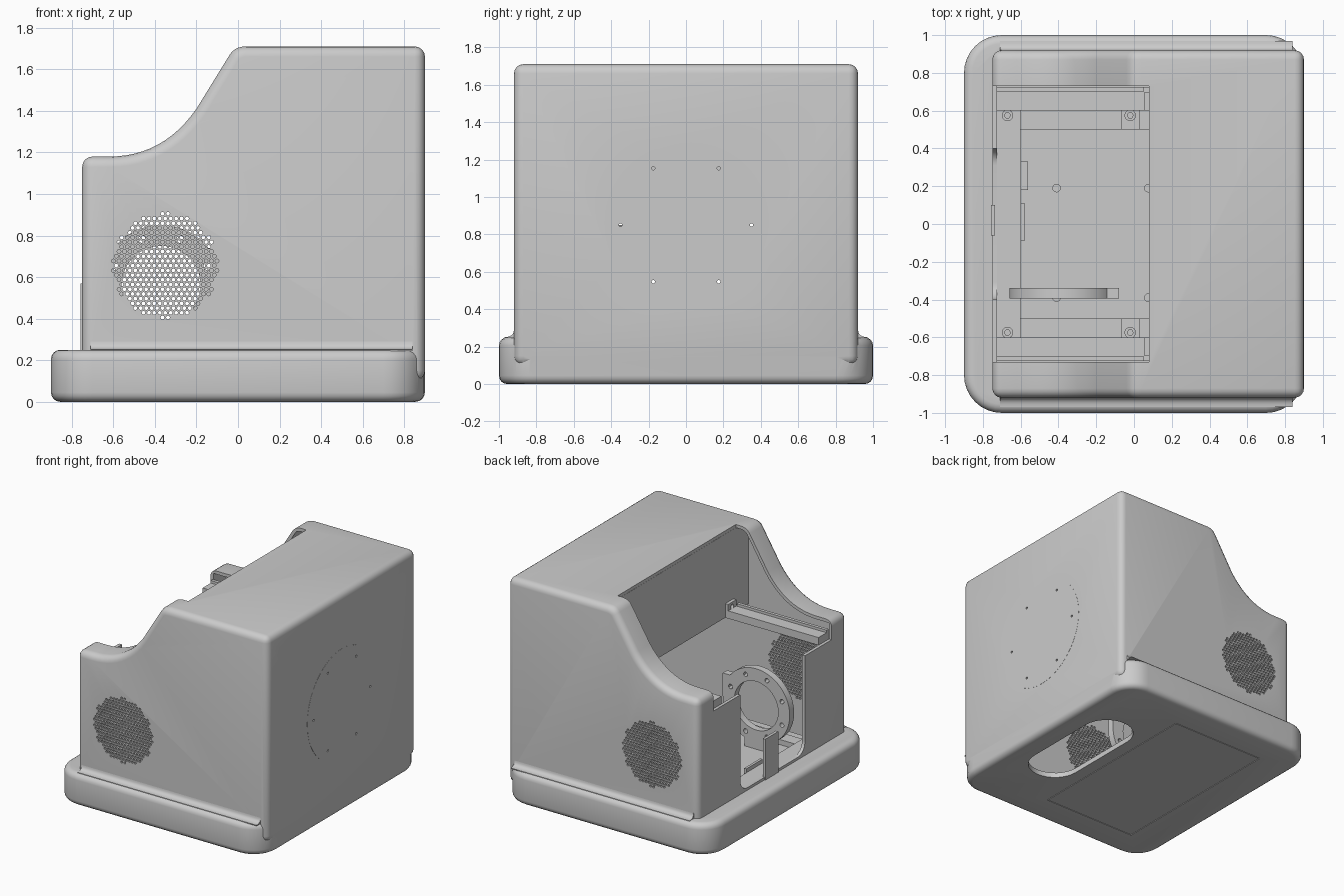
import bpy, bmesh, math
from math import sin, cos, pi

if "Cube" in bpy.data.objects:
    bpy.data.objects.remove(bpy.data.objects["Cube"])


def obj_from(bm, name):
    bmesh.ops.recalc_face_normals(bm, faces=bm.faces)
    me = bpy.data.meshes.new(name)
    bm.to_mesh(me)
    bm.free()
    ob = bpy.data.objects.new(name, me)
    bpy.context.collection.objects.link(ob)
    return ob


def place(axis, u, v, t):
    return {'x': (t, u, v), 'y': (u, t, v), 'z': (u, v, t)}[axis]


def add_prism(bm, pts, axis, a, b):
    lo = [bm.verts.new(place(axis, u, v, a)) for u, v in pts]
    hi = [bm.verts.new(place(axis, u, v, b)) for u, v in pts]
    n = len(pts)
    bm.faces.new(lo)
    bm.faces.new(hi[::-1])
    for i in range(n):
        j = (i + 1) % n
        bm.faces.new((lo[j], lo[i], hi[i], hi[j]))


def prism(name, pts, axis, a, b):
    bm = bmesh.new()
    add_prism(bm, pts, axis, a, b)
    return obj_from(bm, name)


def prisms(name, outlines, axis, a, b):
    bm = bmesh.new()
    for pts in outlines:
        add_prism(bm, pts, axis, a, b)
    return obj_from(bm, name)


def box(name, x0, x1, y0, y1, z0, z1):
    return prism(name, [(x0, y0), (x1, y0), (x1, y1), (x0, y1)], 'z', z0, z1)


def circle(u, v, r, n):
    return [(u + r * cos(2 * pi * i / n), v + r * sin(2 * pi * i / n)) for i in range(n)]


def round_rect(u0, u1, v0, v1, r, n=8):
    pts = []
    for k, (cu, cv) in enumerate([(u1 - r, v1 - r), (u0 + r, v1 - r), (u0 + r, v0 + r), (u1 - r, v0 + r)]):
        for i in range(n + 1):
            a = pi / 2 * (k + i / n)
            pts.append((cu + r * cos(a), cv + r * sin(a)))
    return pts


def curve(p, c, q, n):
    return [tuple((1 - t) ** 2 * p[k] + 2 * t * (1 - t) * c[k] + t * t * q[k] for k in (0, 1))
            for t in [i / n for i in range(n + 1)]]


def apply(ob, kind, **kw):
    m = ob.modifiers.new("m", kind)
    for k, v in kw.items():
        setattr(m, k, v)
    bpy.context.view_layer.objects.active = ob
    bpy.ops.object.modifier_apply(modifier=m.name)


def bevel(ob, w, seg=4):
    apply(ob, 'BEVEL', width=w, segments=seg, limit_method='ANGLE',
          angle_limit=math.radians(40), use_clamp_overlap=False)


def boolean(ob, other, op='DIFFERENCE'):
    apply(ob, 'BOOLEAN', object=other, operation=op, solver='EXACT')
    bpy.data.objects.remove(other, do_unlink=True)


def smooth(ob):
    bpy.ops.object.select_all(action='DESELECT')
    ob.select_set(True)
    bpy.context.view_layer.objects.active = ob
    bpy.ops.object.shade_smooth_by_angle(angle=math.radians(30))


# side outline of the housing, inset by o
def outline(o, bottom):
    return ([(0.9 - o, bottom), (-0.75 + o, bottom), (-0.75 + o, 1.18 - o)]
            + curve((-0.62, 1.18 - o), (-0.36 + o / 2, 1.18 - o), (-0.2 + .84 * o, 1.41 - .54 * o), 12)
            + curve((-0.04 + .84 * o, 1.67 - .54 * o), (-0.015 + .53 * o, 1.71 - o), (0.04, 1.71 - o), 5)
            + [(0.9 - o, 1.71 - o)])


# housing with flared base
shell = prism("housing", outline(0, 0.1), 'y', -0.92, 0.92)
bevel(shell, 0.05)
base = prism("base", round_rect(-0.9, 0.899, -1, 1, 0.2), 'z', 0, 0.25)
bevel(base, 0.045)
boolean(shell, base, 'UNION')
boolean(shell, prism("cavity", outline(0.025, 0.04), 'y', -0.89, 0.89))

# round rear cover, flush with the wall, and its screw holes
boolean(shell, prism("rear_disc", circle(0, 0.85, 0.43, 64), 'x', 0.865, 0.901), 'UNION')
boolean(shell, prisms("rear_holes", [circle(.35 * cos(k * pi / 3), .85 + .35 * sin(k * pi / 3), .009, 10)
                                     for k in range(6)], 'x', 0.8, 1))

# top window, doorway, underside slot and hatch recess
boolean(shell, box("window_cut", -1, 0.08, -0.73, 0.73, 1.03, 2))
boolean(shell, prism("door_cut", round_rect(-0.4, 0.4, 0.27, 1.3, 0.09), 'x', -1, -0.65))
boolean(shell, prism("slot_cut", round_rect(0.32, 0.72, -0.5, 0.5, 0.199), 'z', -0.1, 0.1))
boolean(shell, box("hatch_cut", -0.6, 0.22, -0.75, 0.75, -0.1, 0.015))
box("hatch", -0.595, 0.215, -0.745, 0.745, 0, 0.015)

# perforated speaker grilles through both side walls
step = 0.0262
holes = []
for r in range(-11, 12):
    for c in range(-11, 12):
        u, v = (c + (r % 2) / 2) * step, r * step * 0.866
        if u * u + v * v < 0.25 ** 2:
            holes.append(circle(-0.35 + u, 0.655 + v, 0.0092, 8))
boolean(shell, prisms("grille_cut", holes, 'y', -1.2, 1.2))
smooth(shell)

# divider wall behind the window
box("divider", 0.08, 0.1, -0.885, 0.885, 1.03, 1.684)

# mounting platform, with its holes
deck = box("deck", -0.725, 0.1, -0.72, 0.72, 0.19, 0.22)
boolean(deck, prisms("deck_holes", [circle(x, y, 0.02, 16) for x in (-0.41, 0.075) for y in (0.19, -0.39)],
                     'z', 0.1, 0.3))
box("front_bar", -0.725, -0.6, -0.6, 0.6, 0.22, 0.27)
box("connector_large", -0.6, -0.56, 0.18, 0.33, 0.22, 0.32)
box("connector_small", -0.6, -0.58, -0.09, 0.11, 0.22, 0.3)
box("door_post", -0.757, -0.735, -0.06, 0.1, 0.25, 0.57)

# parts repeated on both sides
for side, s in (("left", 1), ("right", -1)):
    def sbox(name, x0, x1, y0, y1, z0, z1):
        return box(side + name, x0, x1, min(s * y0, s * y1), max(s * y0, s * y1), z0, z1)
    sbox("_upper_rail", -0.727, 0.08, 0.6, 0.725, 1.03, 1.09)
    sbox("_rail_lip", -0.727, 0.05, 0.7, 0.725, 1.09, 1.11)
    tab = sbox("_rail_tab", 0.055, 0.08, 0.6, 0.7, 1.06, 1.14)
    boolean(tab, prism("tab_hole", circle(s * 0.65, 1.105, 0.018, 16), 'x', 0, 0.2))
    sbox("_lower_rail", -0.6, 0.08, 0.5, 0.6, 0.22, 0.26)
    sbox("_screw_block", -0.07, 0.03, 0.5, 0.6, 0.26, 0.29)
    for x, z in ((-0.67, 0.27), (-0.02, 0.29)):
        bolt = prism(side + "_screw", circle(x, s * 0.575, 0.03, 24), 'z', z, z + 0.015)
        boolean(bolt, prism("socket", circle(x, s * 0.575, 0.016, 6), 'z', z + 0.005, z + 0.1))
        smooth(bolt)
    # concave fillet where the wall meets the base
    fil = [(0.915, 0.245), (0.97, 0.245)] + curve((0.97, 0.251), (0.921, 0.251), (0.92, 0.29), 6) + [(0.915, 0.29)]
    smooth(prism(side + "_base_fillet", [(s * y, z) for y, z in fil], 'x', -0.71, 0.84))

# ring mount with bolt holes and clamp tab
ring = prism("ring_mount", circle(-0.37, 0.56, 0.29, 64), 'y', -0.395, -0.34)
boolean(ring, box("clamp", -0.16, -0.08, -0.395, -0.34, 0.56, 0.74), 'UNION')
boolean(ring, prism("bore", circle(-0.37, 0.56, 0.19, 64), 'y', -0.5, -0.2))
boolean(ring, prisms("bolt_holes", [circle(-0.37 + .24 * cos((k + .5) * pi / 4), 0.56 + .24 * sin((k + .5) * pi / 4),
                                           0.018, 12) for k in range(8)], 'y', -0.5, -0.2))
smooth(ring)
box("ring_foot", -0.47, -0.27, -0.395, -0.34, 0.22, 0.3)
